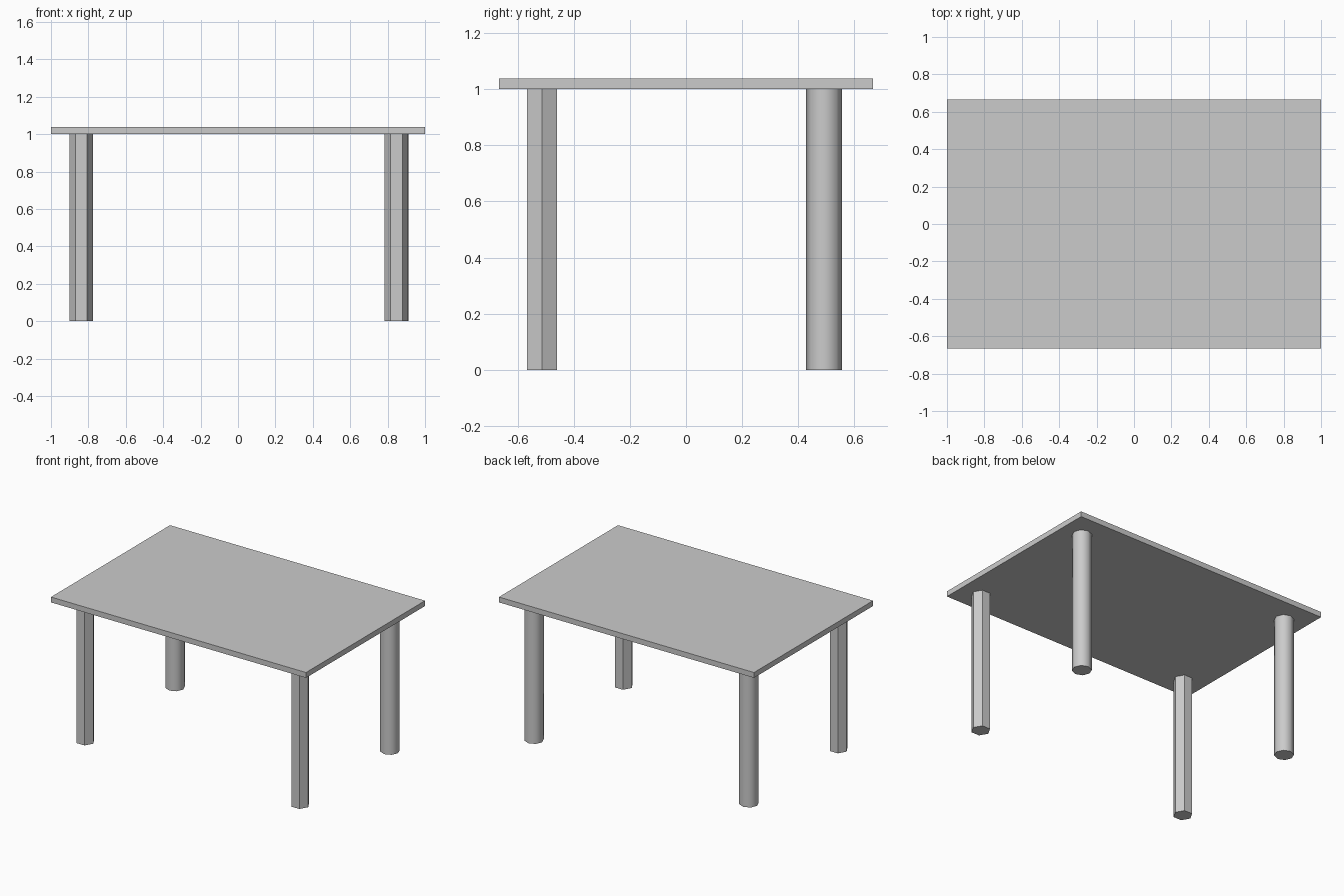
import bpy
import math

if "Cube" in bpy.data.objects:
    bpy.data.objects.remove(bpy.data.objects["Cube"])


def leg(name, x, y, sides, radius, turn):
    # upright prism; first vertex turned so that corners land on the right axis
    bpy.ops.mesh.primitive_cylinder_add(vertices=sides, radius=radius, depth=1.0,
                                        location=(x, y, 0.5), rotation=(0, 0, turn))
    obj = bpy.context.object
    obj.name = name
    bpy.ops.object.shade_smooth_by_angle(angle=math.radians(50))


# Thin rectangular top
bpy.ops.mesh.primitive_cube_add(size=1, location=(0, 0, 1.019))
top = bpy.context.object
top.name = "table_top"
top.scale = (2.0, 1.333, 0.038)

# Hexagonal front legs with flat faces to the front, rounder back legs
for side, x in (("left", -0.838), ("right", 0.847)):
    leg("front_leg_" + side, x, -0.513, 6, 0.0625, math.pi / 2)
    leg("back_leg_" + side, x, 0.492, 8, 0.0635, 0)
